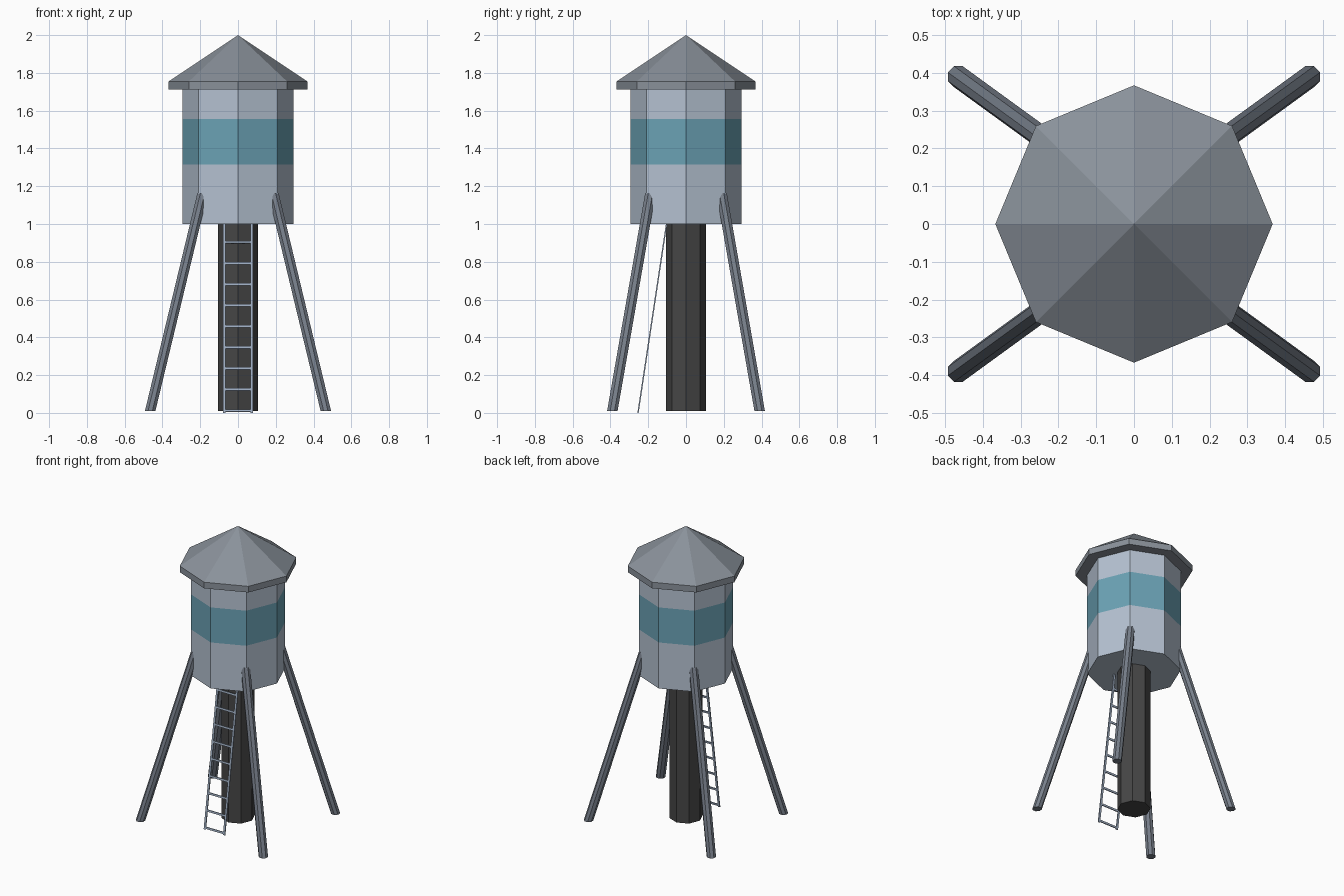
import bpy, bmesh, math
from mathutils import Vector

if "Cube" in bpy.data.objects:
    bpy.data.objects.remove(bpy.data.objects["Cube"])


def material(name, rgb):
    m = bpy.data.materials.new(name)
    lin = [c / 12.92 if c <= 0.04045 else ((c + 0.055) / 1.055) ** 2.4 for c in rgb]
    m.diffuse_color = (*lin, 1)
    m.use_nodes = True
    m.node_tree.nodes["Principled BSDF"].inputs["Base Color"].default_value = m.diffuse_color
    return m


PALE = material("pale_steel", (0.71, 0.76, 0.82))
BLUE = material("band_blue", (0.42, 0.635, 0.71))
ROOF = material("roof_grey", (0.54, 0.57, 0.605))
LEG = material("leg_grey", (0.47, 0.50, 0.545))
DARK = material("pipe_dark", (0.275, 0.275, 0.275))
RAIL = material("ladder_steel", (0.63, 0.69, 0.77))


def stack(name, rings, mats, sides=8, turn=0.0, rule=None):
    """Skin polygon rings given as (centre, radius); radius 0 makes a point."""
    bm = bmesh.new()
    loops = []
    for c, r in rings:
        c = Vector(c)
        if r == 0:
            loops.append([bm.verts.new(c)] * sides)
            continue
        angs = [turn + math.tau * i / sides for i in range(sides)]
        loops.append([bm.verts.new(c + Vector((r * math.cos(a), r * math.sin(a), 0))) for a in angs])
    for a, b in zip(loops, loops[1:]):
        for i in range(sides):
            j = (i + 1) % sides
            vs = [a[i], a[j], b[j], b[i]]
            bm.faces.new(list(dict.fromkeys(vs)))
    for (c, r), lp in zip(rings, loops):
        if r and lp in (loops[0], loops[-1]):
            bm.faces.new(lp)
    bmesh.ops.recalc_face_normals(bm, faces=bm.faces)
    if rule:
        for f in bm.faces:
            f.material_index = rule(f.calc_center_median())
    return finish(name, bm, mats)


def finish(name, bm, mats):
    me = bpy.data.meshes.new(name)
    bm.to_mesh(me)
    bm.free()
    for m in mats:
        me.materials.append(m)
    ob = bpy.data.objects.new(name, me)
    bpy.context.collection.objects.link(ob)
    return ob


# Tank with painted band
stack("tank", [((0, 0, z), 0.295) for z in (1.0, 1.315, 1.555, 1.73)], [PALE, BLUE],
      rule=lambda c: int(1.32 < c.z < 1.55))

# Roof with vertical rim
stack("roof", [((0, 0, 1.713), 0.367), ((0, 0, 1.755), 0.367), ((0, 0, 2.0), 0)], [ROOF])

# Central pipe
stack("central_pipe", [((0, 0, 0.01), 0.105), ((0, 0, 1.0), 0.105)], [DARK])

# Four splayed legs
for sx, nx in ((-1, "left"), (1, "right")):
    for sy, ny in ((-1, "front"), (1, "back")):
        stack(f"{ny}_{nx}_leg",
              [((sx * 0.465, sy * 0.39, 0.01), 0.03), ((sx * 0.187, sy * 0.188, 1.165), 0.03)],
              [LEG], turn=math.pi / 8)

# Leaning ladder: two rails and nine rungs
FOOT, TOP = Vector((0, -0.254, 0)), Vector((0, -0.103, 1.0))


def bar(bm, p, q, up, wide, deep):
    side = (q - p).cross(up).normalized() * wide / 2
    up = up.normalized() * deep / 2
    ends = [[bm.verts.new(e + side * s + up * u) for s, u in ((1, 1), (-1, 1), (-1, -1), (1, -1))]
            for e in (p, q)]
    a, b = ends
    bm.faces.new(a)
    bm.faces.new(b)
    for i in range(4):
        j = (i + 1) % 4
        bm.faces.new((a[i], a[j], b[j], b[i]))


bm = bmesh.new()
out = Vector((0, -1, 0.151))
for x in (-0.073, 0.073):
    bar(bm, FOOT + Vector((x, 0, 0)), TOP + Vector((x, 0, 0)), out, 0.014, 0.007)
for i in range(9):
    p = FOOT.lerp(TOP, 0.012 + 0.1115 * i)
    bar(bm, p - Vector((0.073, 0, 0)), p + Vector((0.073, 0, 0)), out, 0.013, 0.007)
bmesh.ops.recalc_face_normals(bm, faces=bm.faces)
finish("ladder", bm, [RAIL])
